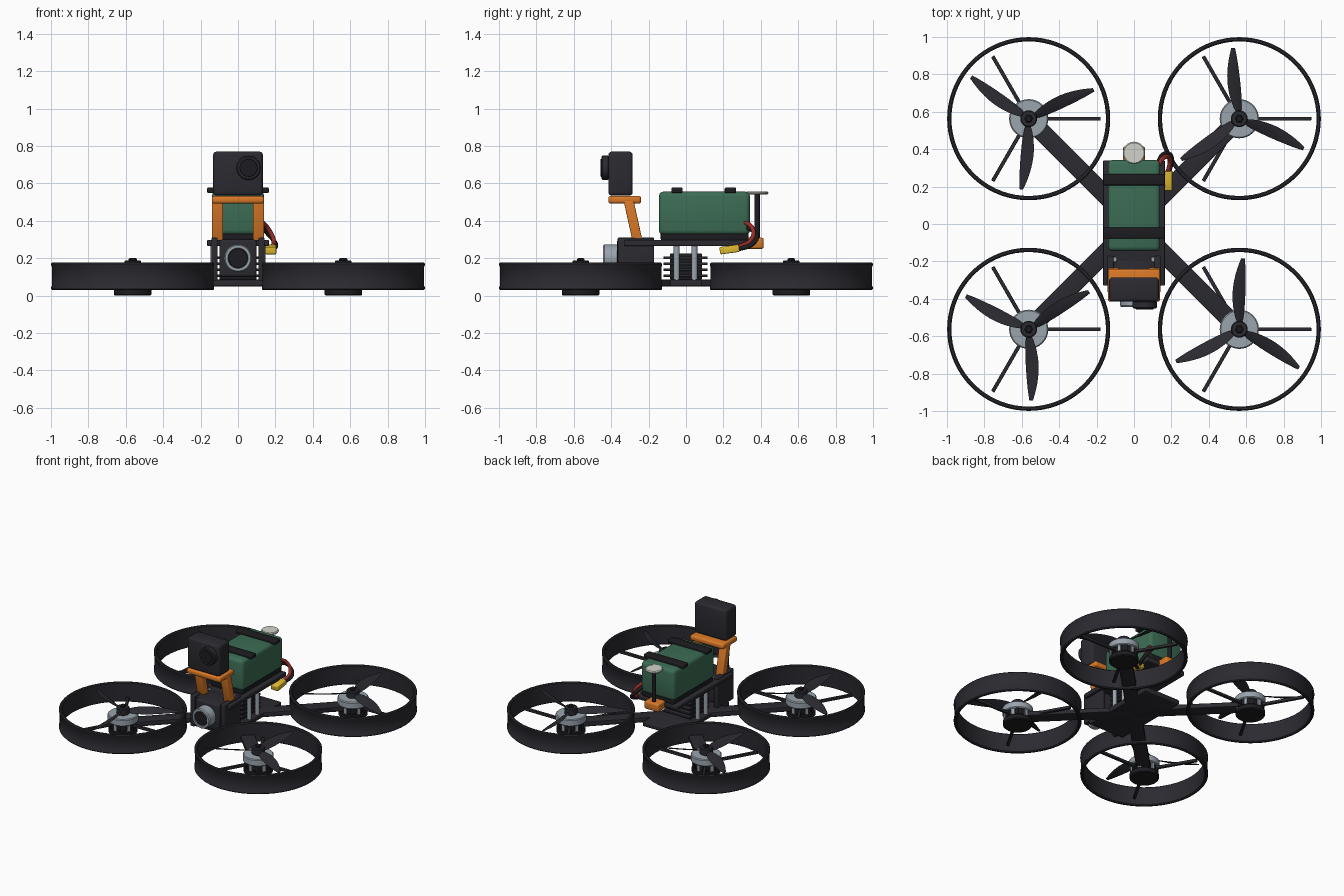
import bpy, bmesh, math
from math import sin, cos, pi, radians
from mathutils import Vector, Matrix

cube = bpy.data.objects.get("Cube")
if cube:
    bpy.data.objects.remove(cube, do_unlink=True)


def material(name, rgb, rough=0.6):
    m = bpy.data.materials.new(name)
    m.use_nodes = True
    col = (*rgb, 1)
    m.diffuse_color = col
    b = next(n for n in m.node_tree.nodes if n.type == 'BSDF_PRINCIPLED')
    b.inputs['Base Color'].default_value = col
    b.inputs['Roughness'].default_value = rough
    return m


CARBON = material("carbon_black", (0.023, 0.023, 0.03))
BLACK = material("rubber_black", (0.012, 0.012, 0.015))
GREEN = material("battery_green", (0.045, 0.15, 0.09))
ORANGE = material("printed_orange", (0.7, 0.19, 0.02))
SILVER = material("metal_silver", (0.32, 0.37, 0.42))
WHITE = material("antenna_white", (0.65, 0.65, 0.6))
YELLOW = material("plug_yellow", (0.75, 0.5, 0.03))
RED = material("wire_red", (0.3, 0.025, 0.02))


def finish(name, bm, mat, smooth=True):
    bmesh.ops.recalc_face_normals(bm, faces=bm.faces)
    me = bpy.data.meshes.new(name)
    bm.to_mesh(me)
    bm.free()
    me.materials.append(mat)
    ob = bpy.data.objects.new(name, me)
    bpy.context.collection.objects.link(ob)
    if smooth:
        bpy.ops.object.select_all(action='DESELECT')
        ob.select_set(True)
        bpy.context.view_layer.objects.active = ob
        bpy.ops.object.shade_smooth_by_angle(angle=radians(35))
    return ob


def box(name, xs, ys, zs, mat, bevel=0.006, rot=None):
    """Box from its x, y and z ranges, optionally turned about its centre."""
    bm = bmesh.new()
    bmesh.ops.create_cube(bm, size=1)
    size = [r[1] - r[0] for r in (xs, ys, zs)]
    mid = Vector([(r[0] + r[1]) / 2 for r in (xs, ys, zs)])
    bmesh.ops.scale(bm, vec=size, verts=bm.verts)
    if bevel:
        bmesh.ops.bevel(bm, geom=bm.edges[:], offset=bevel, segments=3,
                        profile=0.5, affect='EDGES')
    turn = rot if rot else Matrix.Identity(4)
    bmesh.ops.transform(bm, matrix=Matrix.Translation(mid) @ turn, verts=bm.verts)
    return finish(name, bm, mat)


def lathe(name, profile, at, mat, axis='Z', steps=40):
    """Spin (radius, height) points; axis 'Y' points the height forward."""
    bm = bmesh.new()
    vs = [bm.verts.new((r, 0, h)) for r, h in profile]
    es = [bm.edges.new(p) for p in zip(vs, vs[1:])]
    bmesh.ops.spin(bm, geom=vs + es, cent=(0, 0, 0), axis=(0, 0, 1),
                   angle=2 * pi, steps=steps)
    bmesh.ops.remove_doubles(bm, verts=bm.verts, dist=0.0002)
    m = Matrix.Translation(at)
    if axis == 'Y':
        m = m @ Matrix.Rotation(pi / 2, 4, 'X')
    bmesh.ops.transform(bm, matrix=m, verts=bm.verts)
    return finish(name, bm, mat)


def disc(name, r, z0, z1, at, mat, axis='Z', c=0.006, steps=32):
    return lathe(name, [(0, z0), (r - c, z0), (r, z0 + c), (r, z1 - c),
                        (r - c, z1), (0, z1)], at, mat, axis, steps)


def wire(name, pts, r, mat):
    cu = bpy.data.curves.new(name, 'CURVE')
    cu.dimensions = '3D'
    cu.bevel_depth = r
    cu.bevel_resolution = 3
    cu.use_fill_caps = True
    sp = cu.splines.new('BEZIER')
    sp.bezier_points.add(len(pts) - 1)
    for p, co in zip(sp.bezier_points, pts):
        p.co = co
        p.handle_left_type = p.handle_right_type = 'AUTO'
    cu.materials.append(mat)
    ob = bpy.data.objects.new(name, cu)
    bpy.context.collection.objects.link(ob)


def propeller(name, at, start):
    """Three twisted leaf-shaped blades."""
    bm = bmesh.new()
    n = 12
    for k in range(3):
        turn = Matrix.Rotation(radians(start + 120 * k), 4, 'Z')
        rings = []
        for i in range(n + 1):
            t = i / n
            r = 0.03 + 0.35 * t
            half = 0.013 + 0.024 * sin(pi * min(1, t * 1.05) ** 0.85) ** 0.8 if t < 0.95 else 0.01
            pitch = radians(32 - 22 * t)
            sweep = 0.012 * sin(pi * t)
            ring = []
            for a, b in ((-half, 0), (0, 0.005), (half, 0), (0, -0.003)):
                ring.append(bm.verts.new(turn @ Vector((
                    r, sweep + a * cos(pitch) - b * sin(pitch),
                    a * sin(pitch) + b * cos(pitch)))))
            rings.append(ring)
        for p, q in zip(rings, rings[1:]):
            for j in range(4):
                bm.faces.new((p[j], p[j - 1], q[j - 1], q[j]))
        bm.faces.new(rings[0])
        bm.faces.new(rings[-1])
    bmesh.ops.translate(bm, vec=at, verts=bm.verts)
    finish(name, bm, CARBON)


# Four rotor units: duct, spokes, arm, motor, propeller
C = 0.563
DUCT = [(0.413, 0.036), (0.42, 0.03), (0.43, 0.03), (0.436, 0.036), (0.436, 0.046),
        (0.432, 0.052), (0.432, 0.155), (0.436, 0.161), (0.436, 0.17), (0.43, 0.176),
        (0.42, 0.176), (0.413, 0.17), (0.413, 0.036)]
for tag, sx, sy, start in (("back_left", 1, 1, 95), ("back_right", -1, 1, 24),
                           ("front_right", -1, -1, 32), ("front_left", 1, -1, 87)):
    at = Vector((sx * C, sy * C, 0))
    lathe(tag + "_duct", DUCT, at, CARBON, steps=72)
    for k in range(3):
        a = radians(120 * k)
        p = at + Vector((cos(a), sin(a), 0)) * 0.235
        box(tag + "_spoke", (p.x - 0.15, p.x + 0.15), (p.y - 0.01, p.y + 0.01),
            (0.06, 0.08), CARBON, 0.003, Matrix.Rotation(a, 4, 'Z'))
    m = at / 2
    half = at.length / 2
    box(tag + "_arm", (m.x - half, m.x + half), (m.y - 0.048, m.y + 0.048),
        (0.05, 0.085), CARBON, 0.005, Matrix.Rotation(math.atan2(sy, sx), 4, 'Z'))
    disc(tag + "_motor_base", 0.1, 0, 0.04, at, BLACK)
    disc(tag + "_stator", 0.088, 0.04, 0.09, at, BLACK)
    disc(tag + "_motor_bell", 0.105, 0.085, 0.137, at, SILVER)
    for k in range(12):
        a = radians(30 * k)
        p = at + Vector((cos(a), sin(a), 0)) * 0.088
        box(tag + "_coil", (p.x - 0.008, p.x + 0.008), (p.y - 0.012, p.y + 0.012),
            (0.04, 0.086), SILVER if k % 2 else BLACK, 0, Matrix.Rotation(a, 4, 'Z'))
    propeller(tag + "_propeller", at + Vector((0, 0, 0.158)), start)
    disc(tag + "_hub", 0.045, 0.135, 0.188, at, CARBON)
    disc(tag + "_hub_nut", 0.022, 0.18, 0.202, at, BLACK, steps=6)

# Frame plates, standoffs and electronics stack
box("bottom_plate", (-0.15, 0.15), (-0.3, 0.3), (0.05, 0.085), CARBON)
box("top_plate", (-0.165, 0.165), (-0.33, 0.34), (0.265, 0.298), CARBON)
for x in (-0.13, 0.13):
    for y in (-0.05, 0.045):
        disc("standoff", 0.016, 0.08, 0.27, (x, y, 0), SILVER, c=0.002, steps=16)
    disc("plate_screw", 0.014, 0.29, 0.304, (x * 0.8, -0.19, 0), SILVER, c=0.002, steps=12)
for i in range(4):
    z = 0.1 + 0.032 * i
    box("stack_board", (-0.11, 0.11), (-0.12, 0.115), (z, z + 0.014), CARBON, 0.003)
box("stack_core", (-0.1, 0.1), (-0.085, 0.085), (0.085, 0.225), BLACK)

# Front camera between cheek plates
for s in (-1, 1):
    xs = sorted((s * 0.11, s * 0.143))
    box("camera_cheek", xs, (-0.365, -0.17), (0.08, 0.31), CARBON)
box("camera_body", (-0.1, 0.1), (-0.37, -0.19), (0.1, 0.3), CARBON, 0.015)
lathe("camera_ring", [(0.05, 0), (0.074, 0), (0.074, 0.066), (0.068, 0.074),
                      (0.055, 0.074), (0.05, 0.06), (0.05, 0)],
      (0, -0.37, 0.2), SILVER, 'Y')
disc("camera_lens", 0.056, 0, 0.07, (0, -0.37, 0.2), BLACK, 'Y')

# Action camera on its slanted mount
box("mount_shelf", (-0.14, 0.14), (-0.415, -0.24), (0.492, 0.533), ORANGE, 0.014)
for s in (-1, 1):
    leg = box("mount_leg", sorted((s * 0.08, s * 0.14)), (-0.31, -0.256),
              (0.285, 0.51), ORANGE, 0.006)
    for v in leg.data.vertices:
        v.co.y -= (v.co.z - 0.4) * 0.22
box("action_camera", (-0.133, 0.133), (-0.415, -0.285), (0.535, 0.77), CARBON, 0.018)
disc("action_camera_lens", 0.065, 0, 0.04, (0.057, -0.412, 0.683), CARBON, 'Y')
disc("action_camera_glass", 0.048, 0.035, 0.044, (0.057, -0.412, 0.683), BLACK, 'Y', 0.002)

# Battery, pad and straps
box("battery_pad", (-0.13, 0.13), (-0.135, 0.335), (0.295, 0.338), BLACK, 0.008)
box("battery", (-0.14, 0.14), (-0.145, 0.342), (0.325, 0.556), GREEN, 0.025)
for y in (-0.048, 0.237):
    box("battery_strap", (-0.165, 0.165), (y - 0.03, y + 0.03), (0.548, 0.578), BLACK, 0.007)

# Power wires and plug
wire("red_wire", [(0.12, 0.3, 0.4), (0.16, 0.355, 0.36), (0.19, 0.35, 0.3),
                  (0.18, 0.27, 0.255)], 0.012, RED)
wire("black_wire", [(0.12, 0.31, 0.37), (0.16, 0.375, 0.33), (0.2, 0.36, 0.28),
                    (0.185, 0.27, 0.245)], 0.012, BLACK)
box("power_plug", (0.145, 0.205), (0.18, 0.285), (0.227, 0.267), YELLOW, 0.006,
    Matrix.Rotation(radians(8), 4, 'X'))

# Rear antenna
box("antenna_mount", (-0.06, 0.06), (0.275, 0.415), (0.25, 0.31), ORANGE, 0.012)
disc("antenna_stem", 0.015, 0.3, 0.545, (0, 0.38, 0), BLACK, c=0.002, steps=16)
disc("antenna_cap", 0.06, 0.54, 0.558, (0, 0.38, 0), WHITE)
